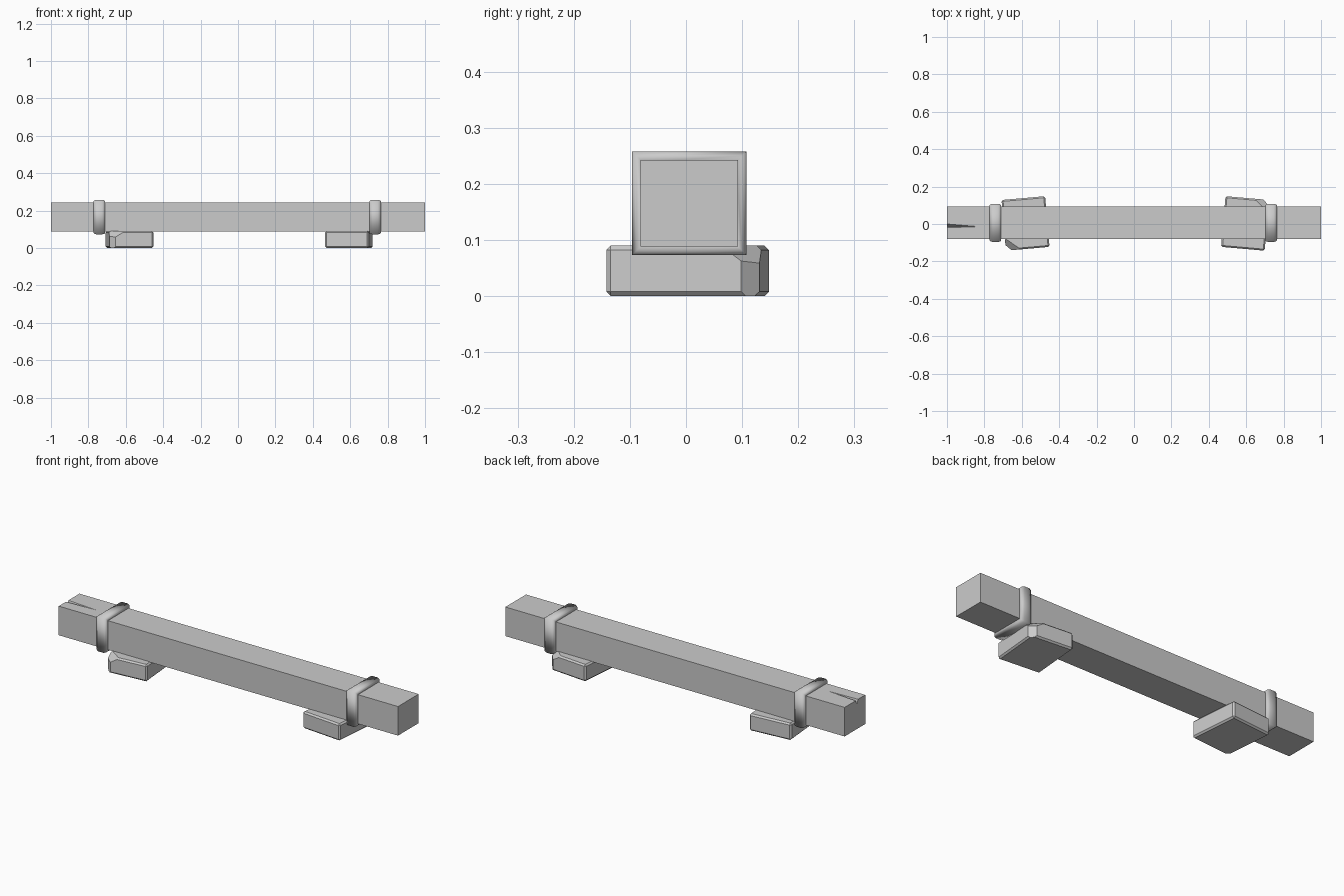
import bpy, bmesh, math
from mathutils import Vector, Matrix

if "Cube" in bpy.data.objects:
    bpy.data.objects.remove(bpy.data.objects["Cube"])

Y0, Y1, Z0, Z1 = -0.081, 0.093, 0.088, 0.243   # beam cross-section


def make_object(name, bm):
    bmesh.ops.recalc_face_normals(bm, faces=bm.faces[:])
    mesh = bpy.data.meshes.new(name)
    bm.to_mesh(mesh)
    bm.free()
    ob = bpy.data.objects.new(name, mesh)
    bpy.context.collection.objects.link(ob)
    return ob


# Beam with a narrow split in the top of its left end
def beam():
    bm = bmesh.new()
    left = [(Y0, Z0), (Y1, Z0), (Y1, Z1), (0.0, Z1), (-0.012, Z1 - 0.025), (-0.02, Z1), (Y0, Z1)]
    a = [bm.verts.new((-1, y, z)) for y, z in left]
    b = [bm.verts.new((1, y, z)) for y, z in [(Y0, Z0), (Y1, Z0), (Y1, Z1), (Y0, Z1)]]
    tip = bm.verts.new((-0.83, -0.014, Z1))
    for f in ([a[0], a[1], a[2], a[3], a[4], a[5], a[6]], b,
              [a[0], a[1], b[1], b[0]], [a[1], a[2], b[2], b[1]],
              [a[6], a[0], b[0], b[3]],
              [a[2], a[3], tip, b[2]], [tip, a[5], a[6], b[3]], [tip, b[3], b[2]],
              [a[3], a[4], tip], [a[4], a[5], tip]):
        bm.faces.new(f)
    make_object("beam", bm)


# Band wrapped around the beam, with a softly rounded outer profile
def strap(name, cx):
    profile = [(-0.031, -0.004), (-0.031, 0.007), (-0.026, 0.012), (-0.015, 0.015),
               (0.015, 0.015), (0.026, 0.012), (0.031, 0.007), (0.031, -0.004)]
    bm = bmesh.new()
    rings = []
    for dx, o in profile:
        rings.append([bm.verts.new((cx + dx, y, z)) for y, z in
                      ((Y0 - o, Z0 - o), (Y1 + o, Z0 - o), (Y1 + o, Z1 + o), (Y0 - o, Z1 + o))])
    n = len(rings)
    for i in range(n):
        p, q = rings[i], rings[(i + 1) % n]
        for j in range(4):
            k = (j + 1) % 4
            bm.faces.new((p[j], p[k], q[k], q[j]))
    ob = make_object(name, bm)
    ob.data.polygons.foreach_set("use_smooth", [True] * len(ob.data.polygons))


# Supporting block: bevelled slab with one chipped corner, turned slightly
def block(name, cx, angle, side):
    bm = bmesh.new()
    bmesh.ops.create_cube(bm, size=1, matrix=Matrix.Translation((0, 0, 0.045))
                          @ Matrix.Diagonal((0.234, 0.272, 0.09, 1)))
    bmesh.ops.bevel(bm, geom=bm.edges[:], offset=0.008, segments=1, affect='EDGES')
    corner = Vector((side * 0.117, side * 0.136, 0))
    cuts = [(corner - Vector((side * 0.03, 0, 0)), (side, side, 0)),
            (corner + Vector((-side * 0.08, 0, 0.09)), (side * 0.5, side * 0.6, 0.8))]
    for co, no in cuts:
        cut = bmesh.ops.bisect_plane(bm, geom=bm.verts[:] + bm.edges[:] + bm.faces[:],
                                     plane_co=co, plane_no=Vector(no).normalized(), clear_outer=True)
        edges = [e for e in cut['geom_cut'] if isinstance(e, bmesh.types.BMEdge)]
        bmesh.ops.holes_fill(bm, edges=edges, sides=0)
    bm.transform(Matrix.Translation((cx, 0.003, 0)) @ Matrix.Rotation(math.radians(angle), 4, 'Z'))
    make_object(name, bm)


beam()
strap("left_strap", -0.741)
strap("right_strap", 0.733)
block("left_block", -0.58, 5, -1)
block("right_block", 0.594, -5, 1)
